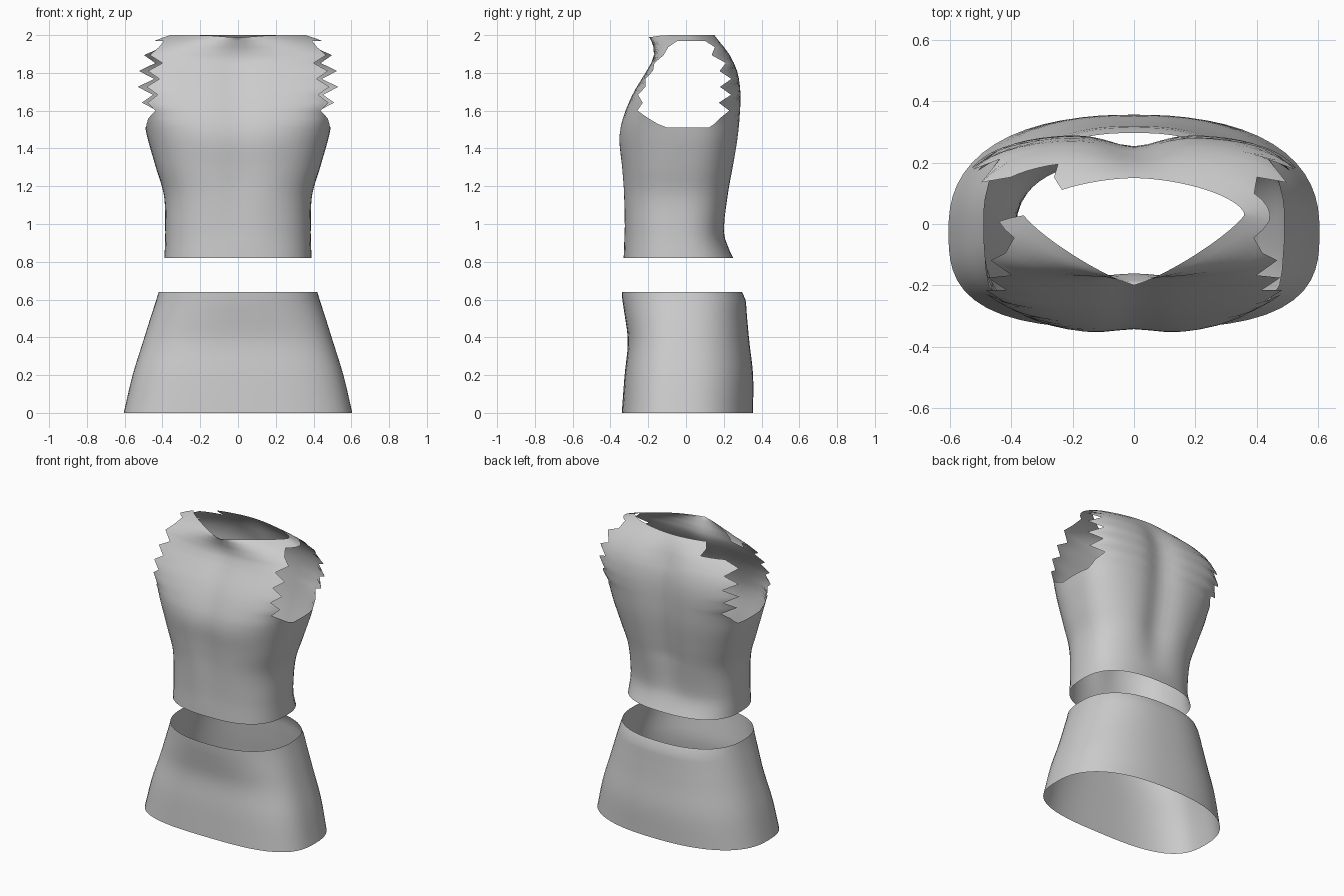
import bpy, bmesh, math

if "Cube" in bpy.data.objects:
    bpy.data.objects.remove(bpy.data.objects["Cube"])

cloth = bpy.data.materials.new("grey cloth")
cloth.diffuse_color = (0.6, 0.6, 0.6, 1)
cloth.use_nodes = True
cloth.node_tree.nodes["Principled BSDF"].inputs["Base Color"].default_value = cloth.diffuse_color


def sample(keys, z):
    """Smooth interpolation of (z, value, value, ...) keys."""
    if z <= keys[0][0]:
        return keys[0][1:]
    if z >= keys[-1][0]:
        return keys[-1][1:]
    i = max(k for k in range(len(keys) - 1) if keys[k][0] <= z)
    a, b = keys[i], keys[i + 1]
    p, q = keys[max(i - 1, 0)], keys[min(i + 2, len(keys) - 1)]
    h = b[0] - a[0]
    t = (z - a[0]) / h
    out = []
    for k in range(1, len(a)):
        ma = (b[k] - p[k]) / (b[0] - p[0]) * h
        mb = (q[k] - a[k]) / (q[0] - a[0]) * h
        out.append((2*t**3 - 3*t*t + 1) * a[k] + (t**3 - 2*t*t + t) * ma
                   + (3*t*t - 2*t**3) * b[k] + (t**3 - t*t) * mb)
    return out


def section(phi, hw, yf, yb, cy, nf, nb):
    """Point of a rounded section; phi = 0 is the front, pi the back."""
    s, c = math.sin(phi), math.cos(phi)
    n, depth = (nf, cy - yf) if c > 0 else (nb, yb - cy)
    r = (abs(s)**n + abs(c)**n) ** (-1 / n)
    return hw * r * s, cy - depth * r * c


def edge_angle(v, n):
    """Angle from the front or back axis at which the section has depth v."""
    v = min(max(v, 0.0), 0.999)
    return math.atan2((1 - v**n) ** (1 / n), v)


def build(name, rows, keep):
    bm = bmesh.new()
    vs = [[bm.verts.new(p) for p in row] for row in rows]
    n = len(vs[0])
    for r in range(len(vs) - 1):
        for c in range(n):
            if keep(r, c):
                d = (c + 1) % n
                bm.faces.new((vs[r][c], vs[r][d], vs[r + 1][d], vs[r + 1][c]))
    bmesh.ops.delete(bm, geom=[v for v in bm.verts if not v.link_faces], context='VERTS')
    me = bpy.data.meshes.new(name)
    bm.to_mesh(me)
    bm.free()
    me.materials.append(cloth)
    for p in me.polygons:
        p.use_smooth = True
    ob = bpy.data.objects.new(name, me)
    bpy.context.collection.objects.link(ob)


# Skirt: z, half width, front y, back y, y of widest point, roundness front / back
skirt = [(0, .605, -.34, .355, -.02, 3.0, 2.4), (.2, .558, -.325, .355, -.02, 2.9, 2.4),
         (.38, .502, -.308, .335, -.02, 2.7, 2.4), (.52, .458, -.325, .322, -.02, 2.5, 2.4),
         (.60, .432, -.337, .315, -.02, 2.4, 2.4), (.64, .42, -.34, .297, -.02, 2.4, 2.4)]
rows = []
for i in range(17):
    z = .64 * i / 16
    k = sample(skirt, z)
    rows.append([(*section(2 * math.pi * j / 64, *k), z) for j in range(64)])
build("skirt", rows, lambda r, c: True)

# Sleeveless top: same columns as the skirt
top = [(.82, .39, -.33, .25, -.03, 2.6, 2.5), (.88, .387, -.328, .222, -.03, 2.6, 2.5),
       (.95, .385, -.327, .207, -.03, 2.6, 2.5), (1.15, .392, -.335, .235, -.02, 2.6, 2.5),
       (1.3, .435, -.345, .26, -.01, 2.7, 2.6), (1.45, .478, -.358, .282, 0, 2.8, 2.8),
       (1.55, .502, -.34, .29, 0, 3.2, 3.0), (1.69, .56, -.282, .293, 0, 3.8, 3.3),
       (1.8, .575, -.216, .278, 0, 3.8, 3.2), (1.88, .545, -.174, .245, 0, 3.2, 3.0),
       (1.94, .49, -.178, .205, .01, 2.0, 2.6), (1.97, .445, -.187, .18, .02, 1.5, 2.1),
       (2.0, .36, -.2, .15, .03, 1.2, 1.7)]
# Armhole outline: z, front edge y, back edge y
arm = [(.82, -.12, .10), (1.51, -.10, .12), (1.53, -.15, .15), (1.56, -.20, .18),
       (1.6, -.24, .2), (1.69, -.24, .21), (1.8, -.19, .21), (1.88, -.14, .17),
       (1.94, -.08, .13), (1.97, -.045, .1), (2.0, 0, .06)]
zs = [.82 + .69 * i / 20 for i in range(21)] + [1.53, 1.56]
low, zig = 20, len(zs)
zs += [1.6 + .042 * i for i in range(9)]
high = len(zs)
zs += [1.97, 1.985, 2.0]

N, M = 24, 6                        # columns per panel and per side strip
rows = []
for i, z in enumerate(zs):
    k = sample(top, z)
    hw, yf, yb, cy, nf, nb = k
    af, ab = sample(arm, z)
    tf = edge_angle((cy - af) / (cy - yf), nf)
    tb = edge_angle((ab - cy) / (yb - cy), nb)
    if zig <= i < high:             # ragged armhole edge
        tooth = 1 if (i - zig) % 2 else -1
        tf += .06 * tooth
        tb += .11 * tooth
    stops = [(-tf, tf, N), (tf, math.pi - tb, M), (math.pi - tb, math.pi + tb, N),
             (math.pi + tb, 2 * math.pi - tf, M)]
    body = min(1, max(0, (z - .9) / .3)) * min(1, max(0, (2 - z) / .15))
    row = []
    for a, b, n in stops:
        for j in range(n):
            phi = a + (b - a) * j / n
            x, y = section(phi, *k)
            if math.cos(phi) < 0:   # spine groove
                y -= .04 * body * math.exp(-(x / .11) ** 2)
            else:                   # shallow hollow along the breastbone
                y += .015 * body * math.exp(-(x / .09) ** 2)
            dip = .012 * math.exp(-(x / .12) ** 2) if z > 1.99 and y < 0 else 0
            row.append((x, y, z - dip))
    rows.append(row)


def top_faces(r, c):
    right_side = N <= c < N + M
    left_side = c >= 2 * N + M
    if right_side or left_side:
        if low <= r < high:
            return False            # open armhole
        if left_side and r >= high and c < 2 * N + M + 4:
            return False            # torn shoulder strap
    if r >= high - 1 and 2 * N + M - 5 <= c < 2 * N + M:
        return False                # torn back corner beside it
    return True


build("sleeveless_top", rows, top_faces)
